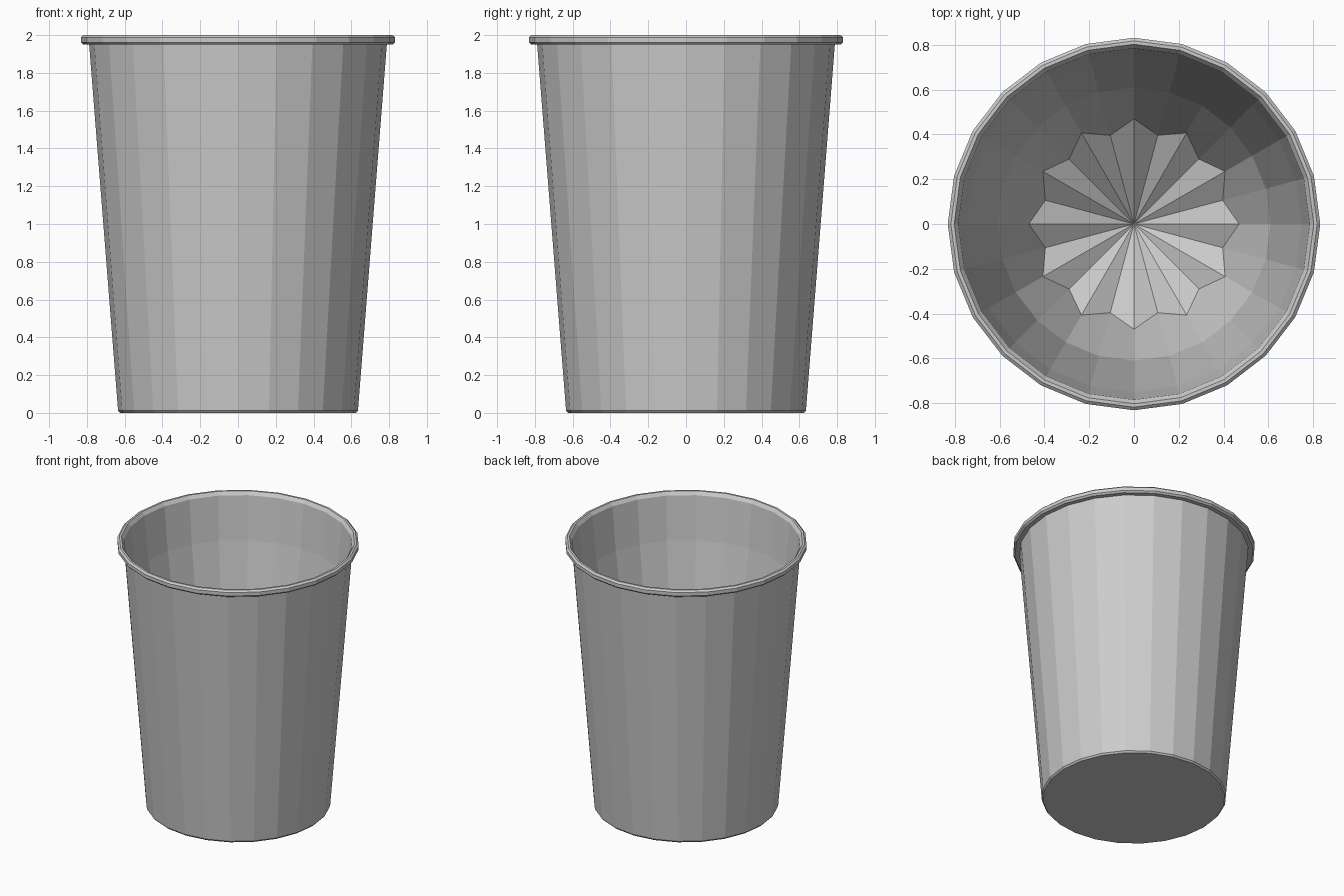
import bpy, bmesh, math

if "Cube" in bpy.data.objects:
    bpy.data.objects.remove(bpy.data.objects["Cube"])

SIDES = 24


def add_ring(bm, radii, heights):
    """One ring of vertices; the radius and height alternate between even and odd spokes."""
    verts = []
    for i in range(SIDES):
        a = 2 * math.pi * i / SIDES
        r, z = radii[i % 2], heights[i % 2]
        verts.append(bm.verts.new((r * math.cos(a), r * math.sin(a), z)))
    return verts


# Profile from the base, up the outside, over the rolled rim and down inside
profile = [
    (0.625, 0.0), (0.635, 0.012), (0.788, 1.95),
    (0.82, 1.95), (0.832, 1.962), (0.832, 1.988), (0.818, 2.0),
    (0.803, 2.0), (0.785, 1.975), (0.75, 1.65), (0.61, 0.8),
]

bm = bmesh.new()
rings = [add_ring(bm, (r, r), (z, z)) for r, z in profile]

# Fluted ring at the edge of the star-shaped floor
rings.append(add_ring(bm, (0.47, 0.41), (0.42, 0.32)))

# Walls
for low, high in zip(rings, rings[1:]):
    for i in range(SIDES):
        j = (i + 1) % SIDES
        bm.faces.new((low[i], low[j], high[j], high[i]))

# Flat underside and pleated inner floor
bm.faces.new(list(reversed(rings[0])))
centre = bm.verts.new((0, 0, 0.08))
for i in range(SIDES):
    bm.faces.new((rings[-1][i], rings[-1][(i + 1) % SIDES], centre))

bmesh.ops.recalc_face_normals(bm, faces=bm.faces)
mesh = bpy.data.meshes.new("cup")
bm.to_mesh(mesh)
bm.free()
cup = bpy.data.objects.new("cup", mesh)
bpy.context.collection.objects.link(cup)
